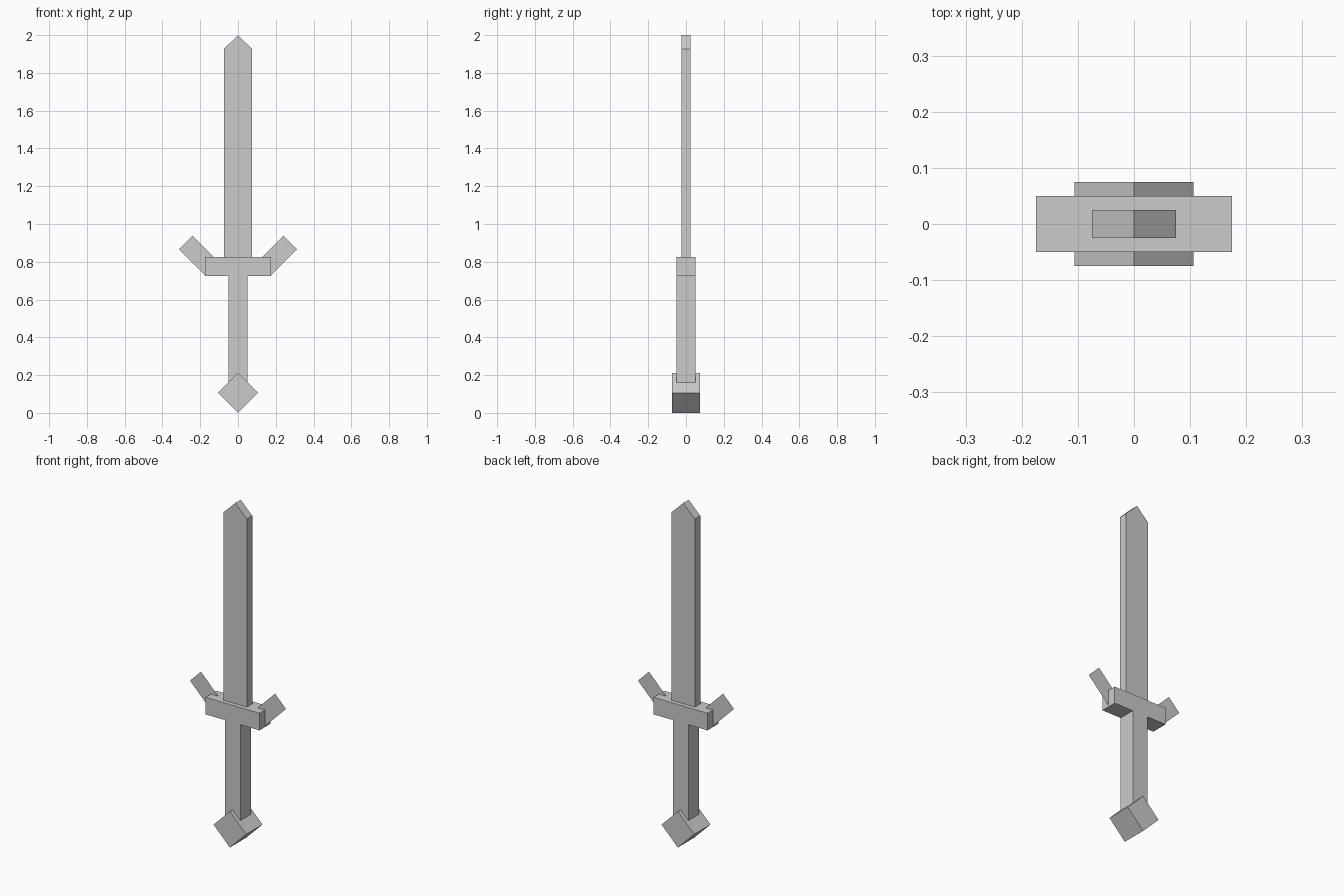
import bpy
import math
from mathutils import Matrix

cube = bpy.data.objects.get("Cube")
if cube:
    bpy.data.objects.remove(cube, do_unlink=True)

grey = bpy.data.materials.new("plain grey")
grey.use_nodes = True
COLOUR = (0.6, 0.6, 0.6, 1.0)
grey.diffuse_color = COLOUR
grey.node_tree.nodes["Principled BSDF"].inputs["Base Color"].default_value = COLOUR


def add_object(name, verts, faces):
    mesh = bpy.data.meshes.new(name)
    mesh.from_pydata(verts, [], faces)
    mesh.materials.append(grey)
    obj = bpy.data.objects.new(name, mesh)
    bpy.context.collection.objects.link(obj)
    return obj


def extrude_profile(name, profile, half_depth):
    """Solid from a counter-clockwise x-z outline, centred on y = 0."""
    n = len(profile)
    verts = [(x, y, z) for y in (-half_depth, half_depth) for x, z in profile]
    faces = [tuple(range(n)), tuple(reversed(range(n, 2 * n)))]
    faces += [(i, i + n, (i + 1) % n + n, (i + 1) % n) for i in range(n)]
    return add_object(name, verts, faces)


def box_outline(half_width, low, high):
    return [(-half_width, low), (half_width, low), (half_width, high), (-half_width, high)]


# Blade with a pointed tip
BLADE = 0.075
extrude_profile("blade", [(-BLADE, 0.8), (BLADE, 0.8), (BLADE, 1.926),
                          (0, 2.0), (-BLADE, 1.926)], 0.025)

# Crossguard and grip
extrude_profile("crossguard", box_outline(0.175, 0.724, 0.824), 0.05)
extrude_profile("grip", box_outline(0.05, 0.12, 0.74), 0.05)

# Pommel: a cube standing on its edge
R = 0.106
extrude_profile("pommel", [(0, 0), (R, R), (0, 2 * R), (-R, R)], 0.075)

# Flat prongs slanting up and out from the guard
for side, name in ((1, "left_prong"), (-1, "right_prong")):
    prong = add_object(name, [(x, 0, z) for x, z in box_outline(0.05, -0.1, 0.1)],
                       [(0, 1, 2, 3)])
    prong.data.transform(Matrix.Translation((side * 0.205, 0, 0.831))
                         @ Matrix.Rotation(side * math.pi / 4, 4, 'Y'))
